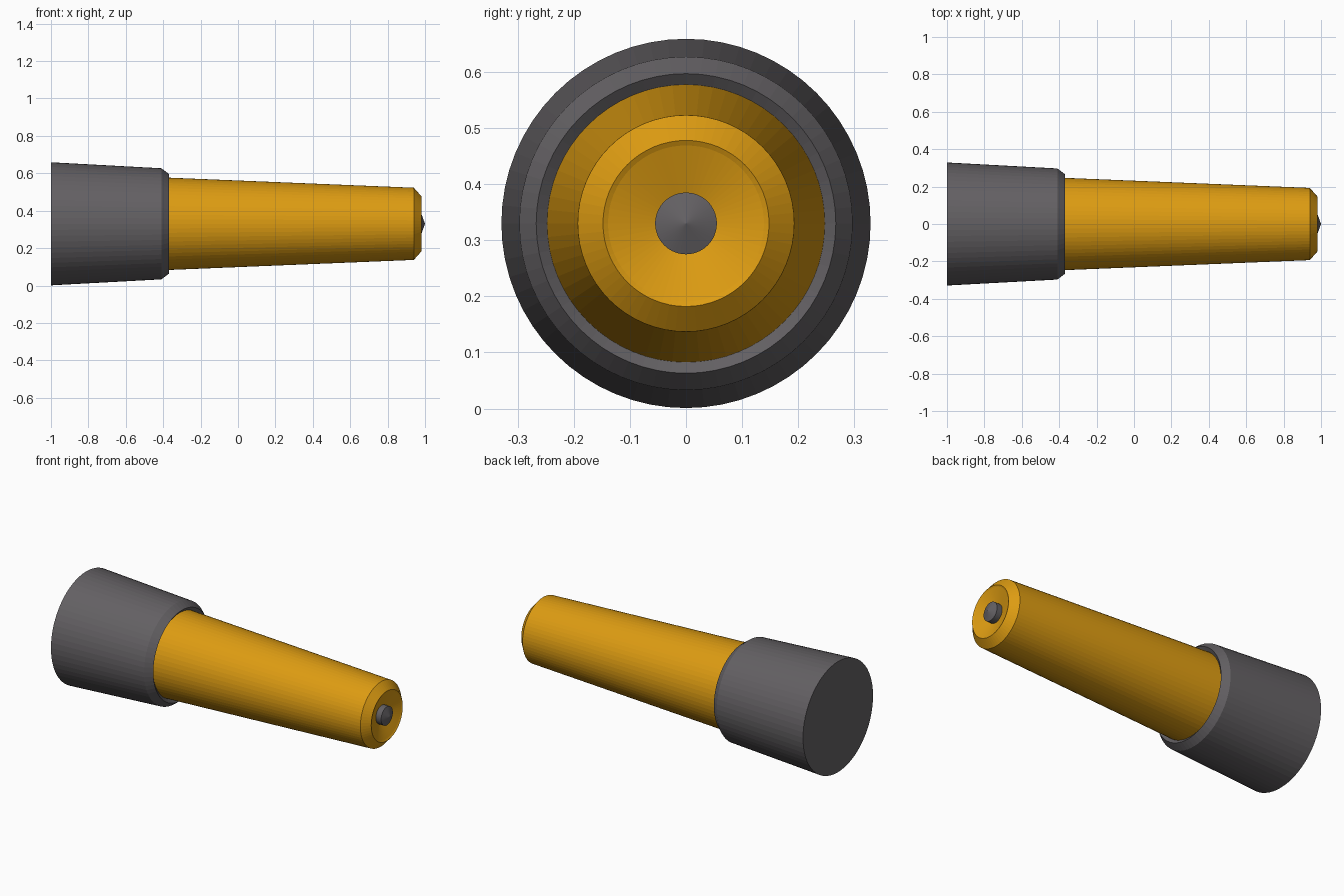
import bpy, bmesh, math

if "Cube" in bpy.data.objects:
    bpy.data.objects.remove(bpy.data.objects["Cube"])

SEG = 64
AXIS_Z = 0.33   # height of the long axis


def material(name, rgb):
    m = bpy.data.materials.new(name)
    m.diffuse_color = (*rgb, 1.0)
    m.use_nodes = True
    m.node_tree.nodes["Principled BSDF"].inputs["Base Color"].default_value = m.diffuse_color
    return m


def lathe(name, profile, mat):
    """Revolve (x, radius) points around the long x axis; radius 0 closes an end."""
    bm = bmesh.new()
    rings = []
    for x, r in profile:
        if r == 0:
            rings.append([bm.verts.new((x, 0, AXIS_Z))] * SEG)
        else:
            rings.append([bm.verts.new((x, r * math.cos(a), AXIS_Z + r * math.sin(a)))
                          for a in (2 * math.pi * i / SEG for i in range(SEG))])
    for a, b in zip(rings, rings[1:]):
        for i in range(SEG):
            j = (i + 1) % SEG
            bm.faces.new(list(dict.fromkeys((a[i], a[j], b[j], b[i]))))
    bmesh.ops.recalc_face_normals(bm, faces=bm.faces)
    me = bpy.data.meshes.new(name)
    bm.to_mesh(me)
    bm.free()
    ob = bpy.data.objects.new(name, me)
    bpy.context.collection.objects.link(ob)
    me.materials.append(mat)
    return ob


grey = material("dark grey", (0.125, 0.117, 0.125))
gold = material("amber gold", (0.72, 0.33, 0.006))

# Tapered sleeve with chamfered lip and shallow inner recess
lathe("sleeve", [(-1.0, 0), (-1.0, 0.329), (-0.41, 0.297), (-0.37, 0.267),
                 (-0.395, 0.235), (-0.395, 0)], grey)

# Tapered body with chamfered nose and dished end
lathe("body", [(-0.45, 0), (-0.45, 0.25), (0.94, 0.193), (0.98, 0.148),
               (0.975, 0.139), (0.94, 0.04), (0.94, 0)], gold)

# Small pointed pin in the dish
lathe("centre_pin", [(0.92, 0), (0.92, 0.055), (0.98, 0.055), (1.0, 0)], grey)
